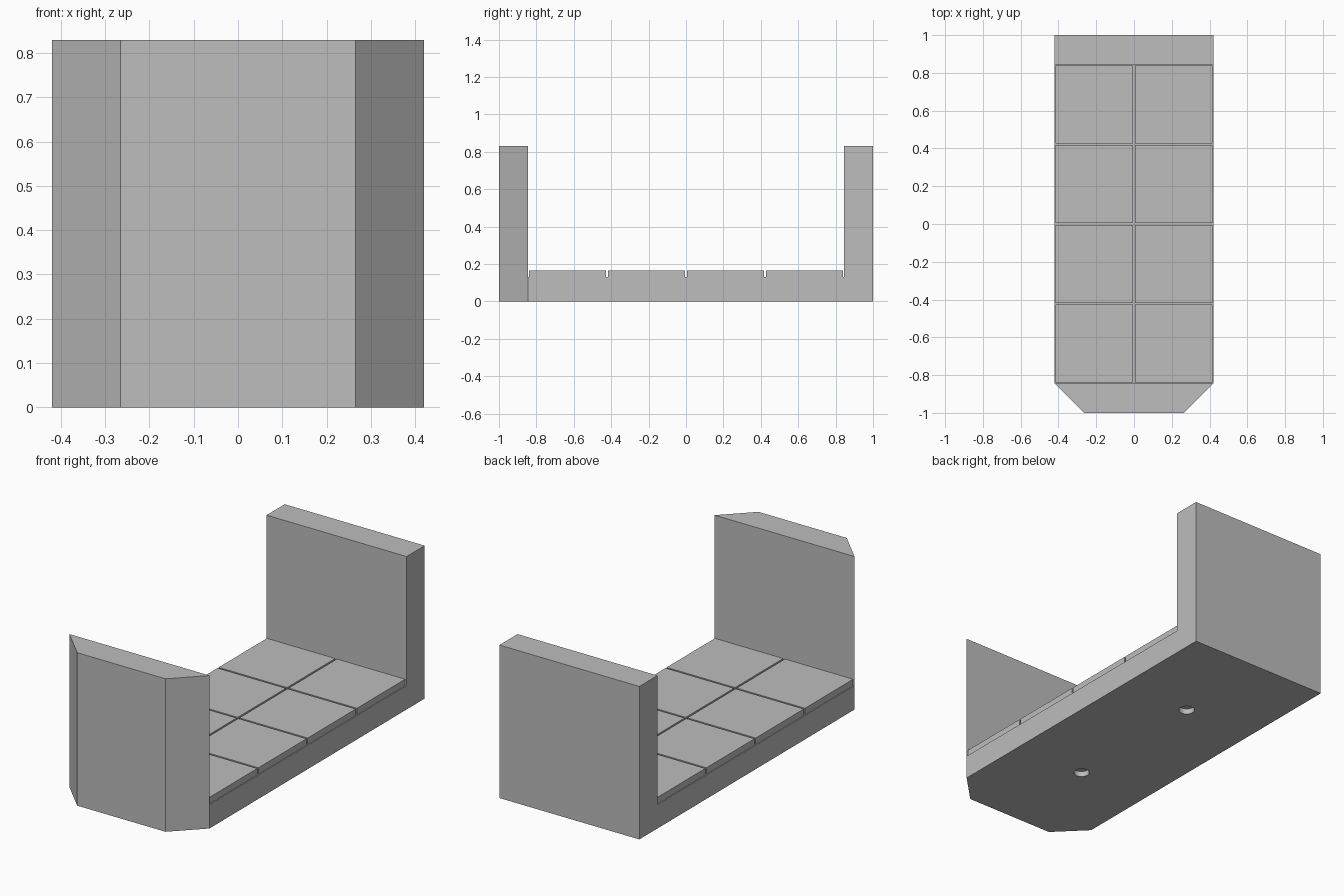
import bpy
import bmesh
from mathutils import Matrix

HALF_W, HALF_L, HEIGHT = 0.42, 1.0, 0.83
WALL = 0.155                     # end wall thickness and front corner cut
FLOOR, TILE_TOP = 0.13, 0.165
INNER = HALF_L - WALL
CUT = 0.03                       # depth of the underside details
GAP = 0.005                      # margin around each tile

cube = bpy.data.objects.get("Cube")
if cube:
    bpy.data.objects.remove(cube, do_unlink=True)

grey = bpy.data.materials.new("plain grey")
grey.use_nodes = True
grey.diffuse_color = (0.51, 0.51, 0.51, 1)
grey.node_tree.nodes["Principled BSDF"].inputs["Base Color"].default_value = grey.diffuse_color


def finish(name, bm):
    bmesh.ops.recalc_face_normals(bm, faces=bm.faces)
    mesh = bpy.data.meshes.new(name)
    bm.to_mesh(mesh)
    bm.free()
    mesh.materials.append(grey)
    obj = bpy.data.objects.new(name, mesh)
    bpy.context.collection.objects.link(obj)
    return obj


def prism(name, outline, z0, z1, ring=0):
    """Extrude an outline upwards; ring > 0 keeps only a rim of that width."""
    bm = bmesh.new()
    face = bm.faces.new([bm.verts.new((x, y, z0)) for x, y in outline])
    if ring:
        bmesh.ops.inset_region(bm, faces=[face], thickness=ring, use_even_offset=True)
        bmesh.ops.delete(bm, geom=[face], context='FACES_ONLY')
    out = bmesh.ops.extrude_face_region(bm, geom=bm.faces[:], use_keep_orig=True)
    verts = [g for g in out["geom"] if isinstance(g, bmesh.types.BMVert)]
    bmesh.ops.translate(bm, verts=verts, vec=(0, 0, z1 - z0))
    return finish(name, bm)


def rect(x0, x1, y0, y1):
    return [(x0, y0), (x1, y0), (x1, y1), (x0, y1)]


def subtract(target, cutter):
    cutter.hide_render = True
    mod = target.modifiers.new("cut", 'BOOLEAN')
    mod.operation = 'DIFFERENCE'
    mod.solver = 'EXACT'
    mod.object = cutter
    bpy.context.view_layer.objects.active = target
    bpy.ops.object.modifier_apply(modifier=mod.name)
    bpy.data.objects.remove(cutter, do_unlink=True)


# Tray with two end walls; the front wall has cut corners
nose = HALF_W - WALL
tray = prism("tray_body", [(-nose, -HALF_L), (nose, -HALF_L), (HALF_W, -INNER),
                           (HALF_W, HALF_L), (-HALF_W, HALF_L), (-HALF_W, -INNER)], 0, HEIGHT)
subtract(tray, prism("opening_cutter", rect(-1, 1, -INNER, INNER), FLOOR, 1))

# Rectangular groove and two round holes underneath
subtract(tray, prism("groove_cutter", rect(-0.38, 0.38, -0.8, 0.8), -CUT, CUT, ring=0.02))
for y in (-INNER / 2, INNER / 2):
    bm = bmesh.new()
    bmesh.ops.create_cone(bm, cap_ends=True, segments=32, radius1=0.04, radius2=0.04,
                          depth=2 * CUT, matrix=Matrix.Translation((0, y, 0)))
    subtract(tray, finish("hole_cutter", bm))

# Raised floor tiles, two across and four along
pitch = INNER / 2
for side, x in (("right", -HALF_W), ("left", 0)):
    for row in range(4):
        y = -INNER + row * pitch
        prism(f"floor_tile_{side}_{row + 1}",
              rect(x + GAP, x + HALF_W - GAP, y + GAP, y + pitch - GAP), FLOOR, TILE_TOP)
